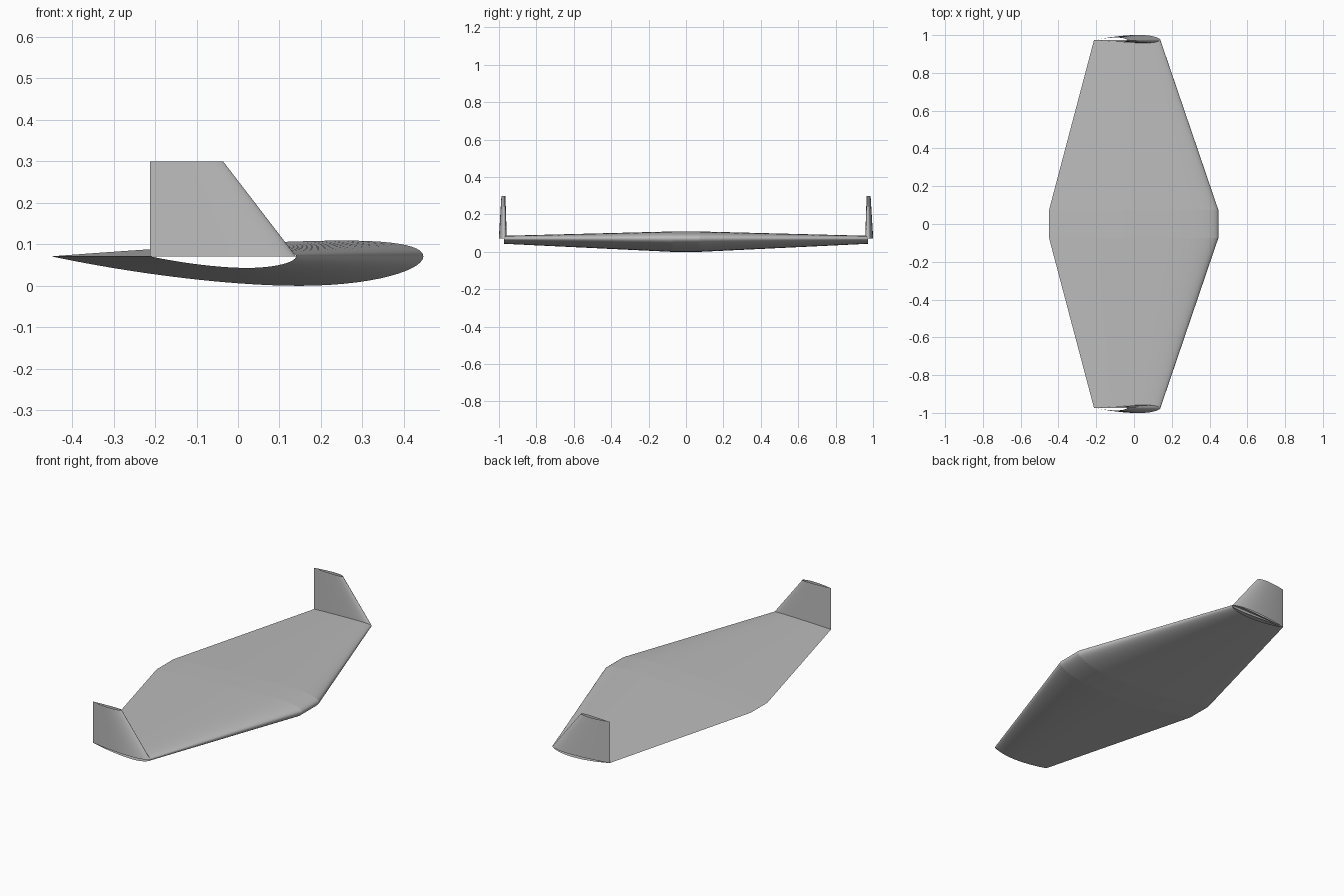
import bpy
import bmesh
import math
from mathutils import Vector

cube = bpy.data.objects.get("Cube")
if cube:
    bpy.data.objects.remove(cube)

STEPS = 36
CHORD_Z = 0.071
TRAIL_ROOT, ROOT_CHORD, ROOT_Y = -0.45, 0.897, 0.073
TRAIL_TIP, TIP_CHORD, TIP_Y = -0.212, 0.352, 0.973

grey = bpy.data.materials.new("light_grey")
grey.use_nodes = True
colour = (0.5, 0.5, 0.5, 1)
grey.diffuse_color = colour
grey.node_tree.nodes["Principled BSDF"].inputs["Base Color"].default_value = colour


def airfoil():
    """Closed loop of (forward, up) points for a unit chord, more curved below."""
    def side(u, sign):
        half = 0.6 * (0.2969 * math.sqrt(u) - 0.126 * u - 0.3516 * u**2
                      + 0.2843 * u**3 - 0.1036 * u**4)
        p = 0.4
        camber = (0.02 / p**2 * (2 * p * u - u * u) if u < p else
                  0.02 / (1 - p)**2 * (1 - 2 * p + 2 * p * u - u * u))
        return 1 - u, sign * half - camber

    us = [(1 - math.cos(math.pi * i / STEPS)) / 2 for i in range(STEPS + 1)]
    return [side(u, 1) for u in reversed(us)] + [side(u, -1) for u in us[1:-1]]


def loft(name, stations, up, mirror=True):
    """Skin between airfoils given as (trailing edge point, chord)."""
    bm = bmesh.new()
    rings = [[bm.verts.new(Vector(origin) + Vector((f * chord, 0, 0)) + Vector(up) * (h * chord))
              for f, h in airfoil()] for origin, chord in stations]
    for a, b in zip(rings, rings[1:]):
        for i in range(len(a)):
            j = (i + 1) % len(a)
            bm.faces.new((a[i], a[j], b[j], b[i]))
    mesh = bpy.data.meshes.new(name)
    bm.to_mesh(mesh)
    bm.free()
    mesh.materials.append(grey)
    ob = bpy.data.objects.new(name, mesh)
    bpy.context.collection.objects.link(ob)
    if mirror:
        mod = ob.modifiers.new("mirror", "MIRROR")
        mod.use_axis = (False, True, False)
        mod.use_mirror_merge = False
    bpy.ops.object.select_all(action="DESELECT")
    ob.select_set(True)
    bpy.context.view_layer.objects.active = ob
    bpy.ops.object.shade_smooth_by_angle(angle=math.radians(30))
    return ob


# Straight centre panel
loft("centre_wing", [((TRAIL_ROOT, -ROOT_Y, CHORD_Z), ROOT_CHORD),
                     ((TRAIL_ROOT, ROOT_Y, CHORD_Z), ROOT_CHORD)], (0, 0, 1), mirror=False)

# Tapered outer panels, open at the tips
loft("outer_wings", [((TRAIL_ROOT, ROOT_Y, CHORD_Z), ROOT_CHORD),
                     ((TRAIL_TIP, TIP_Y, CHORD_Z), TIP_CHORD)], (0, 0, 1))

# Upright winglets with their fuller side outward
loft("winglets", [((TRAIL_TIP, TIP_Y, CHORD_Z), TIP_CHORD),
                  ((TRAIL_TIP, TIP_Y, 0.3), TIP_CHORD / 2)], (0, -1, 0))
